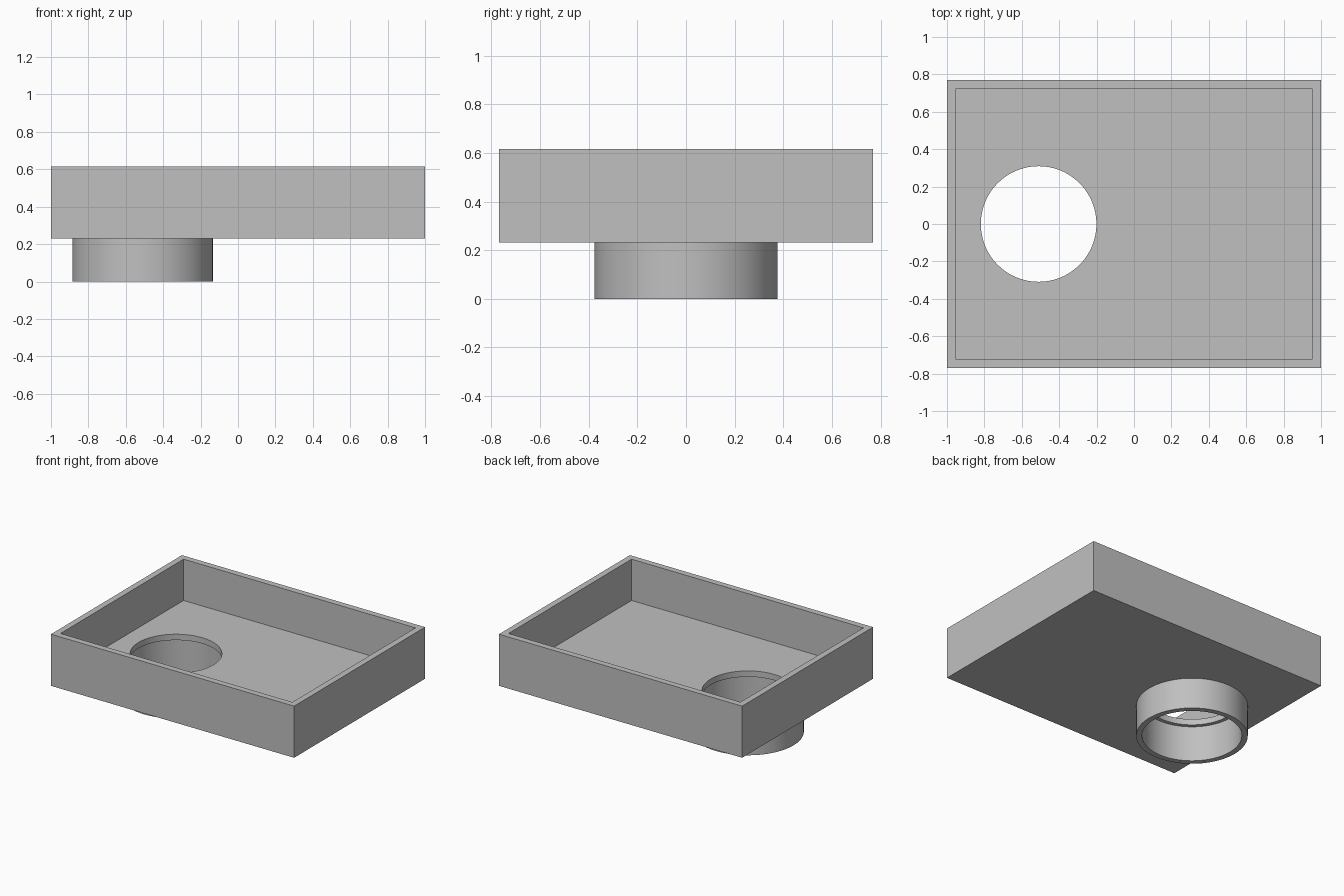
import bpy, math

cube = bpy.data.objects.get("Cube")
if cube:
    bpy.data.objects.remove(cube, do_unlink=True)

# Main sizes
TOP, UNDERSIDE, FLOOR, LEDGE = 0.615, 0.231, 0.308, 0.264
WIDTH, DEPTH, WALL = 2.0, 1.538, 0.046
HOLE_X = -0.51
HOLE_R, BORE_R, COLLAR_R = 0.309, 0.336, 0.376

grey = bpy.data.materials.new("plain grey")
grey.use_nodes = True
colour = (0.527, 0.527, 0.527, 1)
grey.diffuse_color = colour
grey.node_tree.nodes["Principled BSDF"].inputs["Base Color"].default_value = colour


def finish(name):
    obj = bpy.context.object
    obj.name = name
    obj.data.materials.append(grey)
    return obj


def box(name, width, depth, low, high):
    bpy.ops.mesh.primitive_cube_add(size=1, location=(0, 0, (low + high) / 2))
    bpy.context.object.scale = (width, depth, high - low)
    bpy.ops.object.transform_apply(location=False, rotation=False)
    return finish(name)


def cylinder(name, radius, low, high):
    bpy.ops.mesh.primitive_cylinder_add(
        vertices=96, radius=radius, depth=high - low,
        location=(HOLE_X, 0, (low + high) / 2))
    return finish(name)


def cut(target, cutter):
    mod = target.modifiers.new(cutter.name, 'BOOLEAN')
    mod.operation = 'DIFFERENCE'
    mod.solver = 'EXACT'
    mod.object = cutter
    bpy.ops.object.select_all(action='DESELECT')
    target.select_set(True)
    bpy.context.view_layer.objects.active = target
    bpy.ops.object.modifier_apply(modifier=mod.name)
    bpy.data.objects.remove(cutter, do_unlink=True)


# Open tray with a through hole and a wider recess under the floor
tray = box("tray", WIDTH, DEPTH, UNDERSIDE, TOP)
cut(tray, box("cavity", WIDTH - 2 * WALL, DEPTH - 2 * WALL, FLOOR, TOP + 0.1))
cut(tray, cylinder("floor_hole", HOLE_R, 0.1, 0.5))
cut(tray, cylinder("recess", BORE_R, 0.1, LEDGE))

# Round collar hanging below the hole
collar = cylinder("collar", COLLAR_R, 0, UNDERSIDE)
cut(collar, cylinder("bore", BORE_R, -0.1, 0.5))

# Smooth the round walls while keeping the edges crisp
for obj in (tray, collar):
    bpy.ops.object.select_all(action='DESELECT')
    obj.select_set(True)
    bpy.context.view_layer.objects.active = obj
    bpy.ops.object.shade_smooth_by_angle(angle=math.radians(30))
